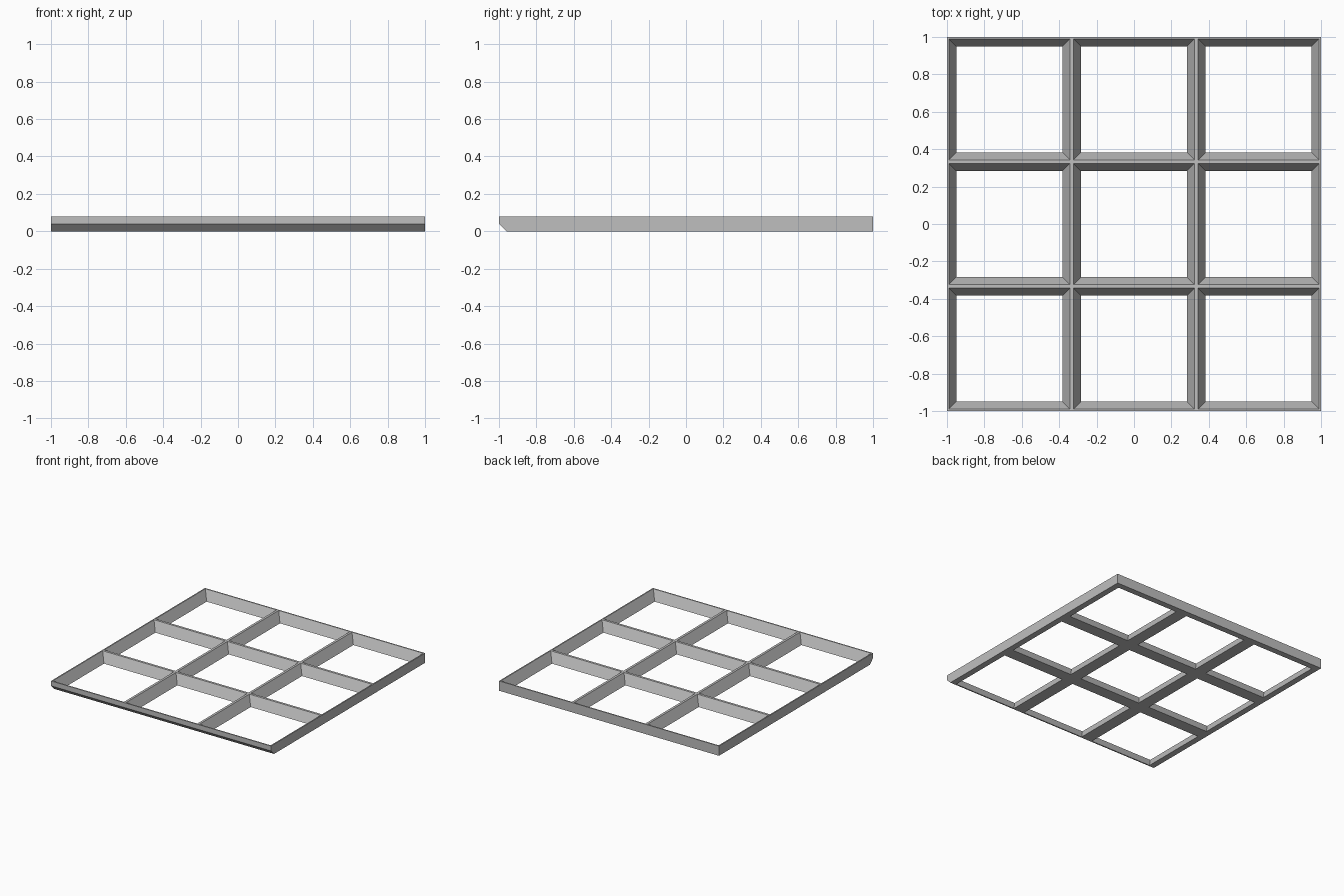
import bpy
import bmesh

cube = bpy.data.objects.get("Cube")
if cube:
    bpy.data.objects.remove(cube, do_unlink=True)

HEIGHT = 0.08
CHAMFER = 0.04
CELLS = 3
PITCH = 2 / CELLS

grey = bpy.data.materials.new("plain_grey")
grey.use_nodes = True
colour = (0.52, 0.52, 0.52, 1)
grey.diffuse_color = colour
grey.node_tree.nodes["Principled BSDF"].inputs["Base Color"].default_value = colour


def make_object(name, bm):
    bmesh.ops.recalc_face_normals(bm, faces=bm.faces[:])
    mesh = bpy.data.meshes.new(name)
    bm.to_mesh(mesh)
    bm.free()
    mesh.materials.append(grey)
    obj = bpy.data.objects.new(name, mesh)
    bpy.context.collection.objects.link(obj)
    return obj


def loft(bm, lower, upper):
    """Closed solid between two matching outlines."""
    a = [bm.verts.new(p) for p in lower]
    b = [bm.verts.new(p) for p in upper]
    bm.faces.new(a)
    bm.faces.new(b)
    for i in range(len(a)):
        j = (i + 1) % len(a)
        bm.faces.new((a[i], a[j], b[j], b[i]))


def pocket_outline(cx, cy, z):
    """Square opening whose rim widens towards the bottom."""
    h = PITCH / 2 - (0.05 - z / 2)
    return [(cx + sx * h, cy + sy * h, z)
            for sx, sy in ((-1, -1), (1, -1), (1, 1), (-1, 1))]


# Slab: side profile with the lower front edge cut away, swept along x
profile = [(-1, CHAMFER), (CHAMFER - 1, 0), (1, 0), (1, HEIGHT), (-1, HEIGHT)]
bm = bmesh.new()
loft(bm, [(-1, y, z) for y, z in profile], [(1, y, z) for y, z in profile])
grid = make_object("grid_frame", bm)

# Tapered pockets, running slightly past both faces of the slab
bm = bmesh.new()
for row in range(CELLS):
    for col in range(CELLS):
        cx = (col - 1) * PITCH
        cy = (row - 1) * PITCH
        loft(bm, pocket_outline(cx, cy, -0.02),
             pocket_outline(cx, cy, HEIGHT + 0.01))
cutter = make_object("pocket_cutter", bm)
cutter.hide_render = True

# Cut the pockets and keep the result as the final mesh
cut = grid.modifiers.new("pockets", 'BOOLEAN')
cut.operation = 'DIFFERENCE'
cut.solver = 'EXACT'
cut.object = cutter
depsgraph = bpy.context.evaluated_depsgraph_get()
result = bpy.data.meshes.new_from_object(grid.evaluated_get(depsgraph))
grid.modifiers.clear()
grid.data = result
result.name = "grid_frame"
bpy.data.objects.remove(cutter, do_unlink=True)
